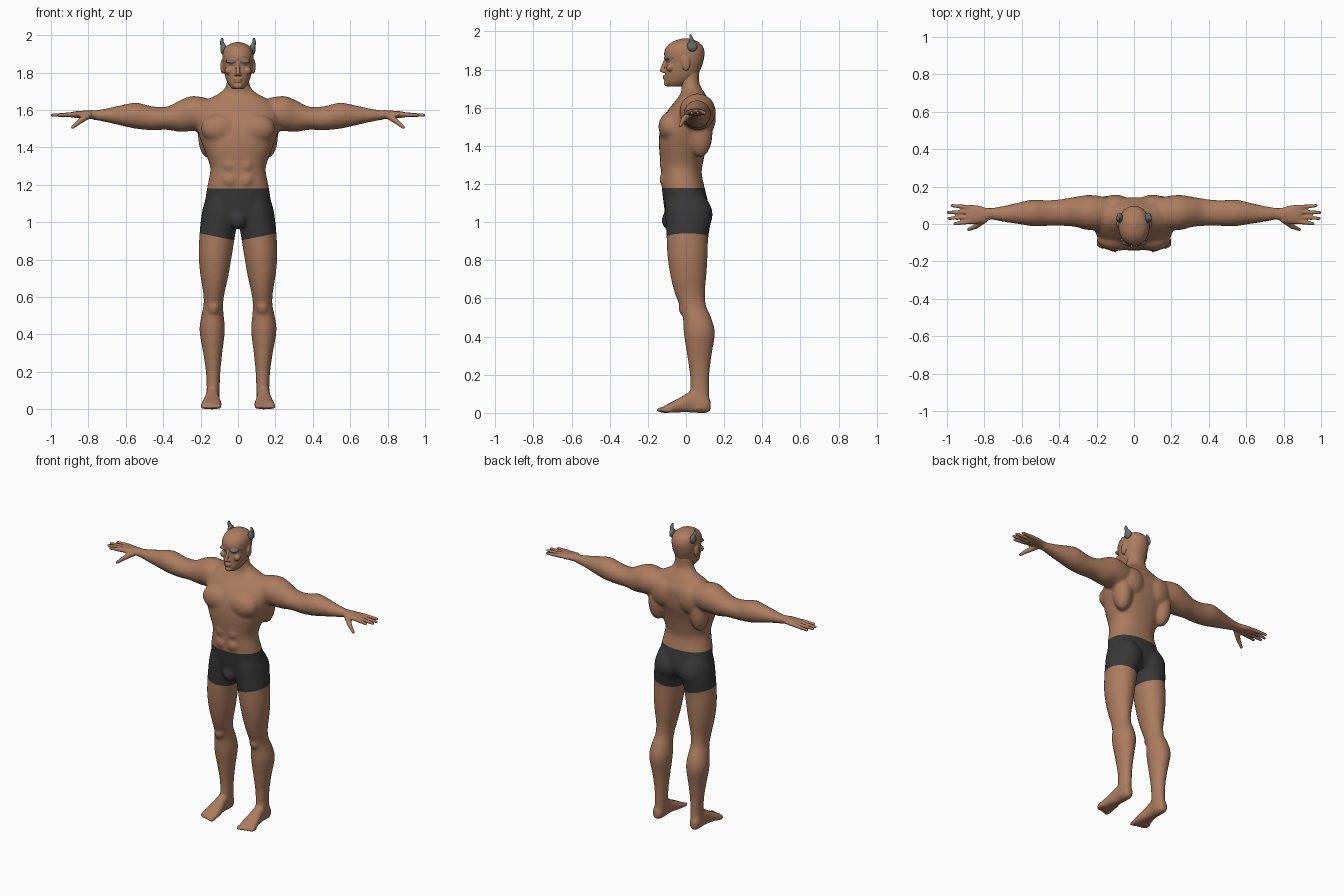
import bpy, bmesh, math
from mathutils import Matrix, Vector

if "Cube" in bpy.data.objects:
    bpy.data.objects.remove(bpy.data.objects["Cube"])


def material(name, r, g, b):
    m = bpy.data.materials.new(name)
    m.use_nodes = True
    m.diffuse_color = (r, g, b, 1)
    node = next(n for n in m.node_tree.nodes if n.type == "BSDF_PRINCIPLED")
    node.inputs["Base Color"].default_value = (r, g, b, 1)
    return m


skin = material("warm brown skin", 0.41, 0.2, 0.115)
cloth = material("charcoal cloth", 0.04, 0.04, 0.042)
horn = material("grey horn", 0.15, 0.16, 0.16)


def loft(bm, axis, rings, power=2.0, steps=4, sides=32):
    """Smooth closed tube; each ring is position on the axis, then its two extents."""
    u, v = [i for i in range(3) if i != axis]
    loops = []

    def add(values):
        t, u0, u1, v0, v1 = values
        loop = []
        for k in range(sides):
            a = math.tau * k / sides
            c, s = math.cos(a), math.sin(a)
            p = Vector()
            p[axis] = t
            p[u] = (u0 + u1) / 2 + (u1 - u0) / 2 * math.copysign(abs(c) ** (2 / power), c)
            p[v] = (v0 + v1) / 2 + (v1 - v0) / 2 * math.copysign(abs(s) ** (2 / power), s)
            loop.append(bm.verts.new(p))
        loops.append(loop)

    last = len(rings) - 1
    for i in range(last):
        a, b, c, d = (rings[max(0, min(last, j))] for j in range(i - 1, i + 3))
        for k in range(steps):
            t = k / steps
            add([(2 * q + (r - p) * t + (2 * p - 5 * q + 4 * r - s) * t ** 2
                  + (3 * q - p - 3 * r + s) * t ** 3) / 2 for p, q, r, s in zip(a, b, c, d)])
    add(rings[-1])
    for low, high in zip(loops, loops[1:]):
        for k in range(sides):
            n = (k + 1) % sides
            bm.faces.new((low[k], low[n], high[n], high[k]))
    bm.faces.new(loops[0][::-1])
    bm.faces.new(loops[-1])


def blob(bm, centre, radii):
    shape = Matrix.Translation(centre) @ Matrix.Diagonal((*radii, 1))
    bmesh.ops.create_uvsphere(bm, u_segments=20, v_segments=12, radius=1, matrix=shape)


def tube(bm, start, end, r0, r1, count=14):
    a, b = Vector(start), Vector(end)
    for k in range(count):
        t = k / (count - 1)
        blob(bm, a.lerp(b, t), [r0 + (r1 - r0) * t] * 3)


def mirror(bm):
    geom = bm.verts[:] + bm.edges[:] + bm.faces[:]
    copy = bmesh.ops.duplicate(bm, geom=geom)["geom"]
    verts = [g for g in copy if isinstance(g, bmesh.types.BMVert)]
    bmesh.ops.scale(bm, vec=(-1, 1, 1), verts=verts)


def fuse(name, bm, voxel, smoothing, materials):
    """Blend all overlapping shapes into one smooth skin."""
    bmesh.ops.recalc_face_normals(bm, faces=bm.faces[:])
    me = bpy.data.meshes.new(name)
    bm.to_mesh(me)
    bm.free()
    ob = bpy.data.objects.new(name, me)
    bpy.context.scene.collection.objects.link(ob)
    remesh = ob.modifiers.new("fuse", "REMESH")
    remesh.mode = "VOXEL"
    remesh.voxel_size = voxel
    smooth = ob.modifiers.new("soften", "SMOOTH")
    smooth.iterations = smoothing
    graph = bpy.context.evaluated_depsgraph_get()
    done = bpy.data.meshes.new_from_object(ob.evaluated_get(graph))
    ob.modifiers.clear()
    ob.data = done
    done.materials.clear()
    for m in materials:
        done.materials.append(m)
    done.shade_smooth()
    return ob


# Body: legs, feet and arms on one side, then mirrored
bm = bmesh.new()
loft(bm, 2, [
    (.02, .1, .175, .02, .125), (.1, .098, .168, .022, .122), (.2, .094, .172, .02, .123),
    (.3, .084, .186, .006, .134), (.42, .07, .206, -.012, .152), (.5, .076, .196, -.017, .132),
    (.56, .08, .184, -.033, .106), (.63, .07, .187, -.06, .1), (.72, .05, .202, -.082, .107),
    (.82, .033, .21, -.097, .113), (.92, .017, .207, -.102, .117), (1, .003, .2, -.107, .13),
    (1.08, .005, .187, -.11, .13), (1.15, .02, .163, -.1, .09)])
blob(bm, (.13, -.012, .55), (.032, .027, .042))
loft(bm, 1, [
    (.13, .122, .155, .015, .06), (.11, .106, .17, 0, .09), (.05, .102, .172, 0, .12),
    (0, .1, .178, .003, .1), (-.05, .09, .19, .002, .07), (-.1, .086, .2, 0, .045),
    (-.122, .09, .198, 0, .032)], power=2.5)
for k in range(5):
    size = .016 - .0015 * k
    blob(bm, (.1 + .023 * k, -.128 + .007 * k, size), (size * .85, .03, size))
loft(bm, 0, [
    (.1, 0, .13, 1.53, 1.64), (.18, -.03, .15, 1.49, 1.667), (.25, -.032, .155, 1.487, 1.674),
    (.31, -.016, .146, 1.483, 1.652), (.38, -.01, .134, 1.494, 1.618),
    (.46, -.01, .127, 1.492, 1.62), (.54, -.012, .13, 1.499, 1.639),
    (.6, -.003, .119, 1.511, 1.631), (.7, .012, .096, 1.534, 1.609),
    (.77, .025, .086, 1.547, 1.598), (.79, .022, .087, 1.55, 1.598)])
# Muscles: chest, back, shoulder blade, seat, neck and belly
blob(bm, (.097, -.083, 1.5), (.102, .062, .078))
blob(bm, (.155, .075, 1.47), (.06, .065, .13))
blob(bm, (.1, .11, 1.55), (.08, .047, .09))
blob(bm, (.09, .07, 1.04), (.085, .07, .09))
tube(bm, (.048, .01, 1.8), (.015, -.02, 1.66), .014, .012)
for row in range(3):
    blob(bm, (.042, -.115, 1.225 + .08 * row), (.038, .024, .037))
mirror(bm)
# Trunk and neck
trunk = [
    (.985, .08, -.09, .08), (1.02, .16, -.105, .11), (1.08, .178, -.115, .12),
    (1.18, .166, -.127, .098), (1.25, .152, -.13, .083), (1.3, .15, -.133, .087),
    (1.4, .185, -.142, .11), (1.48, .213, -.138, .135), (1.55, .22, -.118, .142),
    (1.6, .215, -.085, .14), (1.65, .17, -.045, .115), (1.69, .1, -.022, .09),
    (1.73, .064, -.028, .07), (1.8, .058, -.04, .072)]
loft(bm, 2, [(z, -w, w, front, back) for z, w, front, back in trunk], power=2.25)
blob(bm, (0, -.09, 1.01), (.042, .038, .05))
body = fuse("body", bm, .009, 9, [skin, cloth])

# Shorts: cut clean edges at waist and hems, then colour the faces between
WAIST, HEM, SLOPE = 1.18, .9, .2
bm = bmesh.new()
bm.from_mesh(body.data)
for height, slope in ((WAIST, 0), (HEM, SLOPE), (HEM, -SLOPE)):
    bmesh.ops.bisect_plane(bm, geom=bm.verts[:] + bm.edges[:] + bm.faces[:],
                           plane_co=(0, 0, height), plane_no=(-slope, 0, 1))
for f in bm.faces:
    c = f.calc_center_median()
    f.material_index = int(HEM + SLOPE * abs(c.x) < c.z < WAIST)
bm.to_mesh(body.data)
bm.free()

# Hands with fingers and thumbs
bm = bmesh.new()
loft(bm, 0, [
    (.75, .025, .085, 1.548, 1.598), (.79, .018, .086, 1.552, 1.599),
    (.83, .002, .098, 1.556, 1.596), (.87, 0, .102, 1.558, 1.593), (.895, .006, .098, 1.561, 1.588)])
for base, tip, reach in ((.013, .001, .957), (.038, .03, .99), (.064, .062, .993), (.089, .098, .972)):
    tube(bm, (.88, base, 1.576), (reach, tip, 1.572), .0135, .009, 16)
tube(bm, (.8, .025, 1.573), (.845, -.012, 1.54), .02, .014)
tube(bm, (.845, -.012, 1.54), (.885, -.03, 1.507), .014, .009)
mirror(bm)
fuse("hands", bm, .005, 3, [skin])

# Head: ears, brows, cheeks and nostrils paired; skull, nose, lips and chin central
bm = bmesh.new()
blob(bm, (.083, 0, 1.833), (.011, .022, .04))
blob(bm, (.034, -.098, 1.86), (.032, .018, .011))
blob(bm, (.05, -.083, 1.81), (.022, .02, .02))
blob(bm, (.011, -.116, 1.79), (.009, .011, .008))
mirror(bm)
skull = [
    (1.712, .03, -.095, -.02), (1.735, .05, -.11, .03), (1.77, .066, -.11, .062),
    (1.81, .075, -.109, .08), (1.84, .08, -.106, .09), (1.87, .083, -.114, .096),
    (1.9, .082, -.112, .096), (1.928, .073, -.095, .084), (1.95, .049, -.063, .056),
    (1.963, .012, -.02, .012)]
loft(bm, 2, [(z, -w, w, front, back) for z, w, front, back in skull], power=2.15)
tube(bm, (0, -.108, 1.85), (0, -.126, 1.797), .008, .012)
blob(bm, (0, -.109, 1.765), (.024, .014, .007))
blob(bm, (0, -.107, 1.752), (.021, .014, .007))
blob(bm, (0, -.1, 1.729), (.025, .017, .017))
head = fuse("head", bm, .004, 3, [skin, horn])

# Brows and eyes coloured on the face
for p in head.data.polygons:
    x, y, z = abs(p.center.x), p.center.y, p.center.z
    arch = 1.857 + .012 * math.sin((x - .012) * 50)
    brow = .012 < x < .07 and abs(z - arch) < .005
    eye = ((x - .036) / .016) ** 2 + ((z - 1.839) / .006) ** 2 < 1
    p.material_index = int(y < -.05 and (brow or eye))

# Horns at the sides of the skull
bm = bmesh.new()
blob(bm, (.077, .033, 1.924), (.017, .028, .03))
tube(bm, (.08, .032, 1.94), (.087, .028, 1.962), .014, .011)
tube(bm, (.087, .028, 1.962), (.084, .022, 1.982), .011, .006)
mirror(bm)
fuse("horns", bm, .004, 2, [horn])
